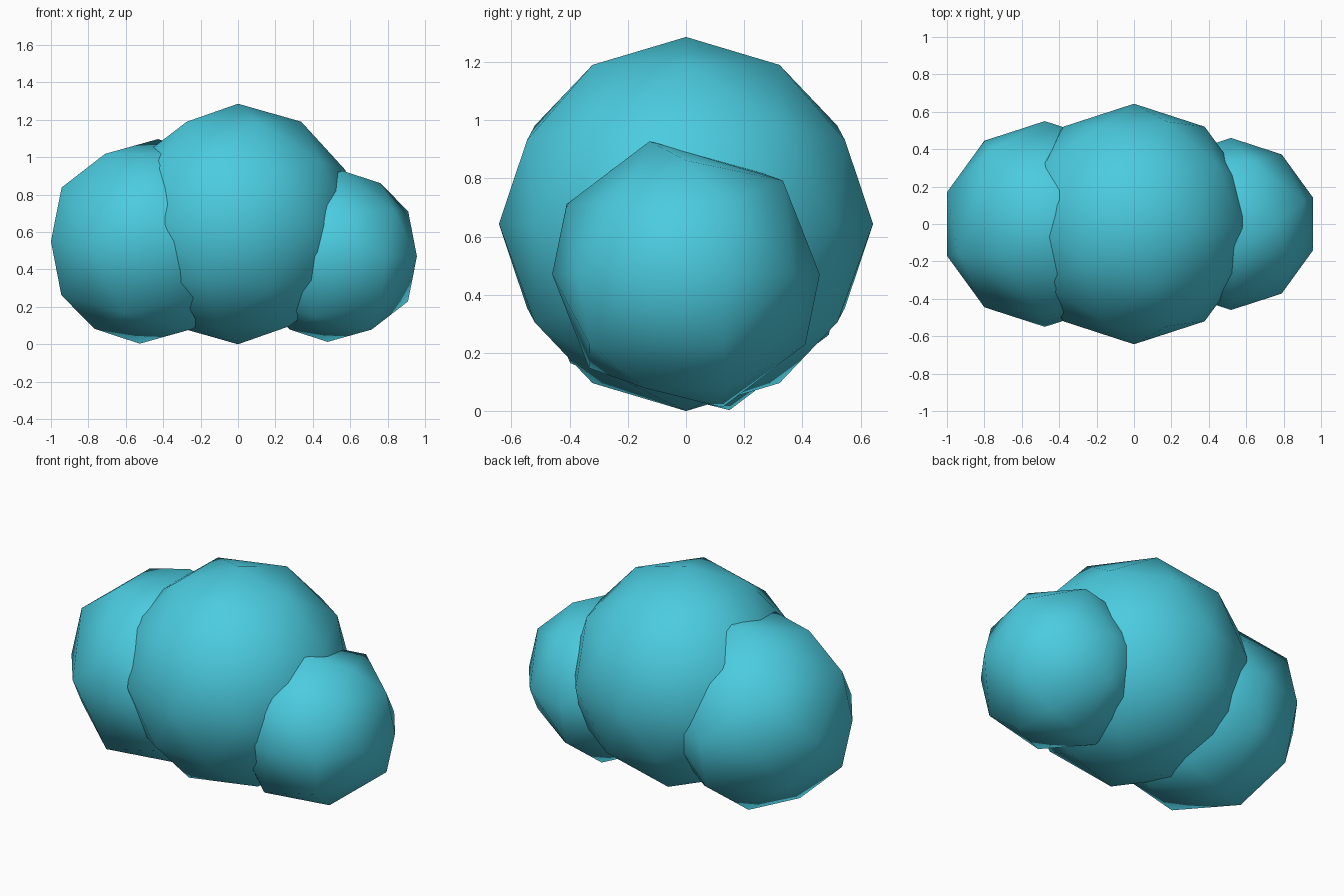
import bpy

if "Cube" in bpy.data.objects:
    bpy.data.objects.remove(bpy.data.objects["Cube"])

mat = bpy.data.materials.new("cyan")
mat.diffuse_color = (0.07, 0.60, 0.74, 1.0)
mat.use_nodes = True
mat.node_tree.nodes["Principled BSDF"].inputs["Base Color"].default_value = mat.diffuse_color


def puff(name, radius, location):
    """Low-poly, smooth shaded ball."""
    bpy.ops.mesh.primitive_ico_sphere_add(
        subdivisions=2, radius=radius, location=location)
    ob = bpy.context.object
    ob.name = name
    ob.data.materials.append(mat)
    bpy.ops.object.shade_smooth()
    return ob


# Three overlapping balls form the cloud
parts = [puff("cloud", 0.643, (0, 0, 0.643)),
         puff("left_puff", 0.55, (-0.477, 0, 0.55)),
         puff("right_puff", 0.46, (0.519, 0, 0.47))]

# Join, then thin out the mesh: the smaller balls lose faces first
for ob in parts:
    ob.select_set(True)
bpy.context.view_layer.objects.active = parts[0]
bpy.ops.object.join()
dec = parts[0].modifiers.new("thin", 'DECIMATE')
dec.ratio = 0.8
